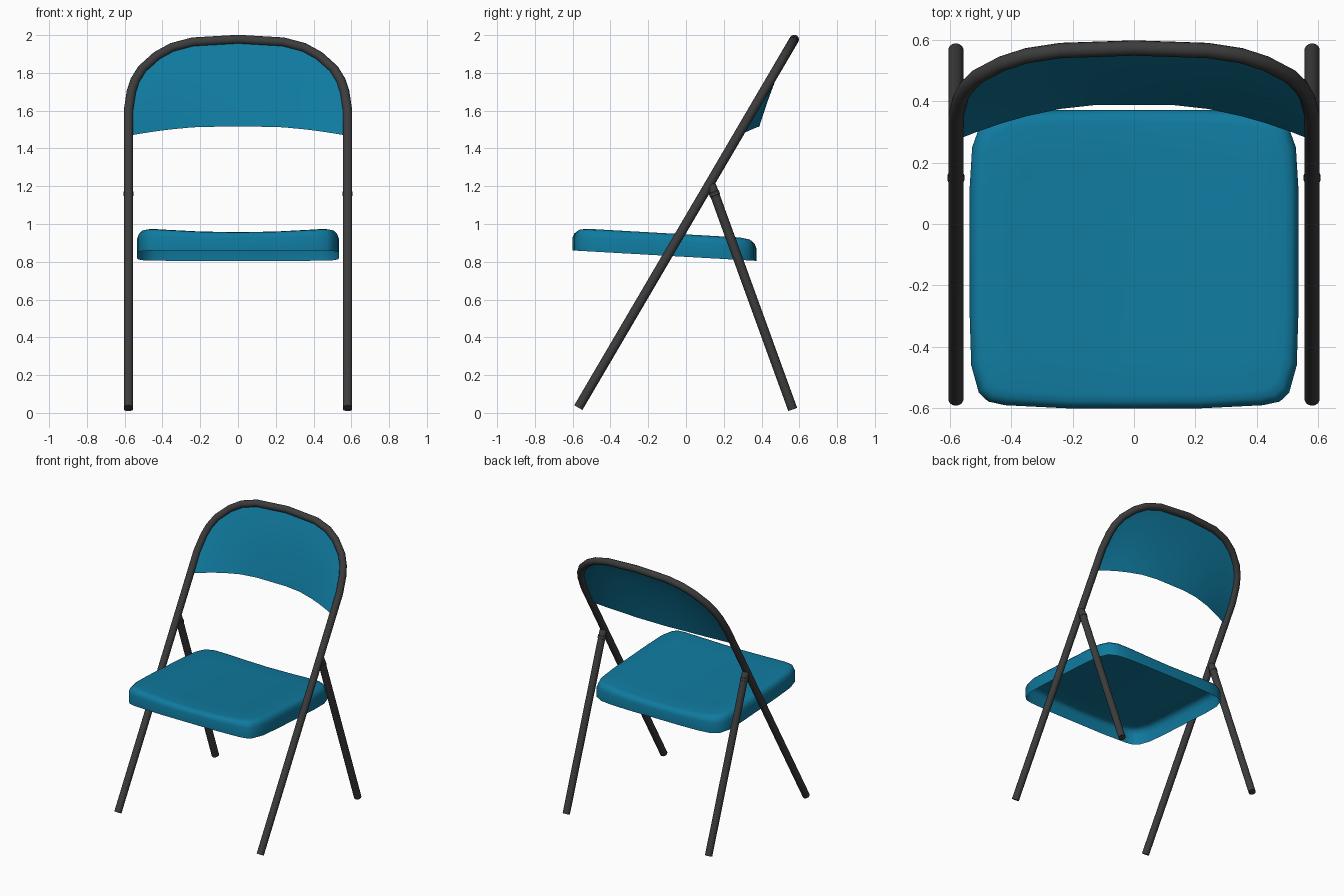
import bpy, bmesh, math
from mathutils import Vector

if "Cube" in bpy.data.objects:
    bpy.data.objects.remove(bpy.data.objects["Cube"])


def material(name, rgb):
    m = bpy.data.materials.new(name)
    m.diffuse_color = (*rgb, 1)
    m.use_nodes = True
    m.node_tree.nodes["Principled BSDF"].inputs["Base Color"].default_value = m.diffuse_color
    return m


BLUE = material("blue paint", (0.005, 0.195, 0.345))
DARK = material("dark metal", (0.045, 0.045, 0.046))


def finish(name, bm, mat, angle=40):
    me = bpy.data.meshes.new(name)
    bm.to_mesh(me)
    bm.free()
    ob = bpy.data.objects.new(name, me)
    bpy.context.collection.objects.link(ob)
    me.materials.append(mat)
    bpy.ops.object.select_all(action='DESELECT')
    ob.select_set(True)
    bpy.context.view_layer.objects.active = ob
    bpy.ops.object.shade_smooth_by_angle(angle=math.radians(angle))
    return ob


def tube(name, path, radii, sides=14):
    """Capped round tube along a path lying in a slanted plane."""
    pts = [Vector(p) for p in path]
    bm = bmesh.new()
    rings = []
    normal = None
    for i, p in enumerate(pts):
        a = (p - pts[i - 1]).normalized() if i else None
        b = (pts[i + 1] - p).normalized() if i < len(pts) - 1 else None
        t = ((a or b) + (b or a)).normalized()
        if normal is None:
            normal = t.cross(Vector((1, 0, 0))).normalized()
        u = (normal - t * normal.dot(t)).normalized()
        v = t.cross(u)
        rings.append([bm.verts.new(p + radii[i] * (u * math.cos(k) + v * math.sin(k)))
                      for k in (2 * math.pi * s / sides for s in range(sides))])
    for r, q in zip(rings, rings[1:]):
        for s in range(sides):
            bm.faces.new((r[s], r[s - 1], q[s - 1], q[s]))
    bm.faces.new(rings[0])
    bm.faces.new(rings[-1])
    bmesh.ops.recalc_face_normals(bm, faces=bm.faces)
    return finish(name, bm, DARK)


def frame_y(z):
    return -0.57 + (z - 0.028) / 1.705


# Bent tube: both front legs and the back arch
R = 0.025
arch = [(0.58, 1.60), (0.565, 1.70), (0.545, 1.76), (0.508, 1.82), (0.43, 1.89),
        (0.35, 1.934), (0.24, 1.963), (0, 1.977)]
half = [(0.58, 0.028)] + arch
outline = half + [(-x, z) for x, z in half[-2::-1]]
tube("bent_frame", [(x, frame_y(z), z) for x, z in outline], [R] * len(outline))

# Rear legs with a collar and rounded top
foot, top = Vector((0, 0.565, 0.018)), Vector((0, 0.128, 1.222))
for side, label in ((1, "right"), (-1, "left")):
    profile = [(0, R), (0.94, R), (0.941, 0.028), (0.956, 0.028), (0.957, R),
               (0.985, R), (0.995, 0.018), (1, 0.008)]
    tube("rear_leg_" + label,
         [foot.lerp(top, t) + Vector((0.58 * side, 0, 0)) for t, r in profile],
         [r for t, r in profile])

# Backrest: thin sheet bulging backwards towards its lower edge
bm = bmesh.new()
columns = [(-x, z) for x, z in arch] + [(0, 1.977)] + [(x, z) for x, z in arch[-2::-1]]
columns = sorted(set((float(x), z) for x, z in columns if abs(x) > 0)) + [(0.0, 1.977), (0.12, 1.97), (-0.12, 1.97)]
columns.sort()
ROWS = 10
grid = []
for x, zt in columns:
    f = max(0, 1 - (x / 0.575) ** 2)
    zb = 1.468 + 0.047 * min(1, 1.13 * f)
    col = []
    for j in range(ROWS + 1):
        v = j / ROWS
        z = zb + (zt - zb) * v
        col.append(bm.verts.new((x, frame_y(z) + 0.086 * min(1, 1.05 * f) * (1 - v) ** 1.5, z)))
    grid.append(col)
for c, d in zip(grid, grid[1:]):
    for j in range(ROWS):
        bm.faces.new((c[j], d[j], d[j + 1], c[j + 1]))
finish("backrest", bm, BLUE)

# Seat: open-bottomed pan with rounded corners and a slightly dished top
edge = [(0, -0.6), (0.22, -0.6), (0.42, -0.59), (0.475, -0.578), (0.505, -0.55), (0.53, -0.46),
        (0.535, -0.3), (0.535, 0.12), (0.527, 0.25), (0.5, 0.325), (0.44, 0.357),
        (0.35, 0.368), (0.2, 0.372), (0, 0.372)]
edge += [(-x, y) for x, y in edge[-2:0:-1]]
CY = -0.114
# inset from the rim, height above the rim
levels = [(0, 0), (0, 0.075), (0.008, 0.1), (0.022, 0.114), (0.045, 0.119),
          (0.15, 0.119), (0.28, 0.119), (0.40, 0.119)]
bm = bmesh.new()
rings = []
for inset, h in levels:
    ring = []
    for x, y in edge:
        px, py = x * (1 - inset / 0.535), CY + (y - CY) * (1 - inset / 0.486)
        dip = 0.02 * max(0, 1 - (px / 0.46) ** 2) * min(1, h / 0.119) ** 2
        ring.append(bm.verts.new((px, py, 0.86 - 0.0566 * (py + 0.6) + h - dip)))
    rings.append(ring)
n = len(edge)
for r, q in zip(rings, rings[1:]):
    for s in range(n):
        bm.faces.new((r[s - 1], r[s], q[s], q[s - 1]))
bm.faces.new(rings[-1])
bmesh.ops.recalc_face_normals(bm, faces=bm.faces)
if max(bm.faces, key=lambda f: f.calc_center_median().z).normal.z < 0:
    bmesh.ops.reverse_faces(bm, faces=bm.faces)
finish("seat", bm, BLUE, 50)
